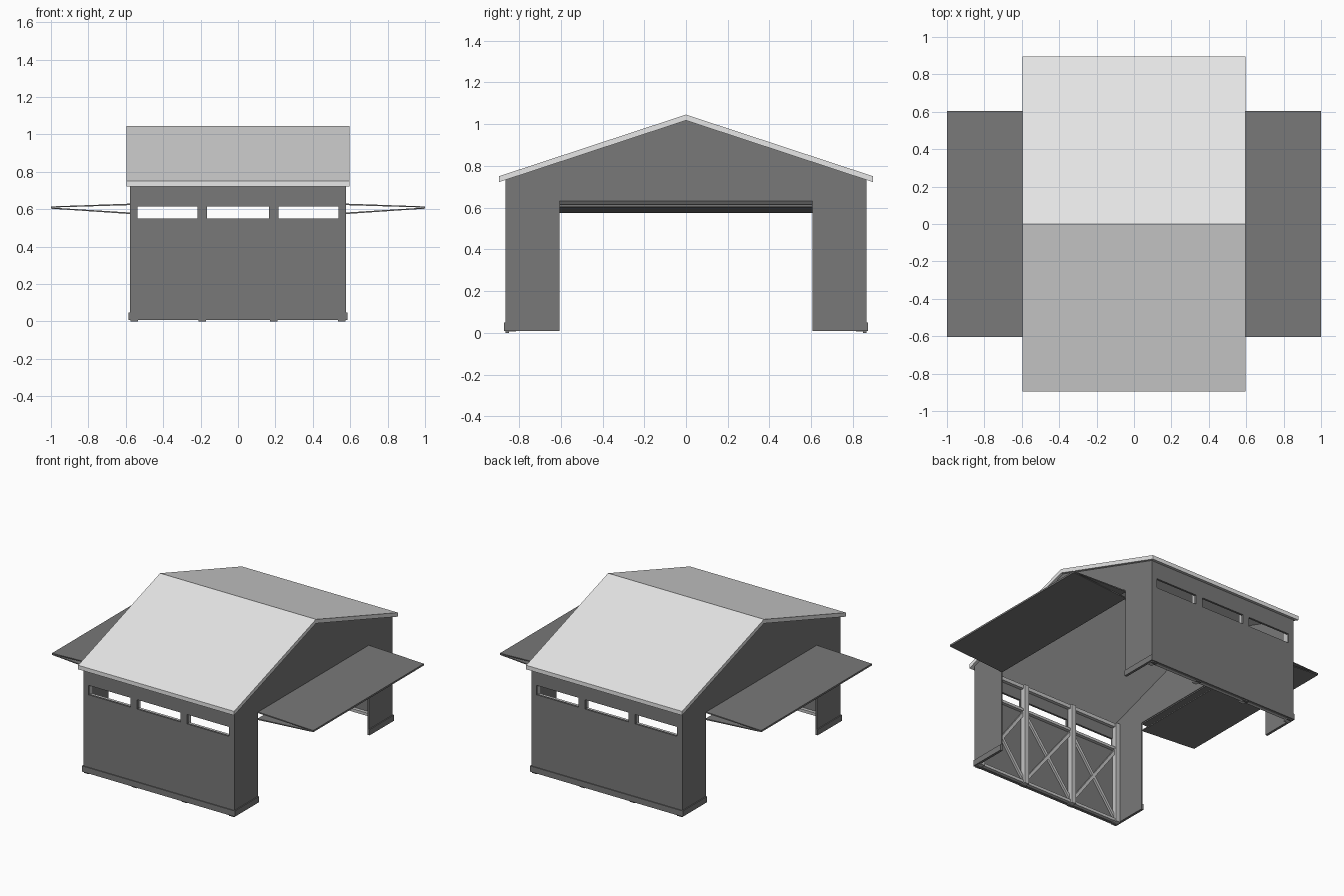
import bpy, bmesh, math
from mathutils import Vector, Matrix

if "Cube" in bpy.data.objects:
    bpy.data.objects.remove(bpy.data.objects["Cube"])


def material(name, value):
    m = bpy.data.materials.new(name)
    m.diffuse_color = (value, value, value, 1)
    m.use_nodes = True
    m.node_tree.nodes["Principled BSDF"].inputs["Base Color"].default_value = m.diffuse_color
    return m


WALL = material("dark grey cladding", 0.19)
ROOF = material("pale grey roof", 0.8)
STEEL = material("light grey steel", 0.55)


def finish(name, bm, mat):
    bmesh.ops.recalc_face_normals(bm, faces=bm.faces)
    me = bpy.data.meshes.new(name)
    bm.to_mesh(me)
    bm.free()
    me.materials.append(mat)
    ob = bpy.data.objects.new(name, me)
    bpy.context.collection.objects.link(ob)
    return ob


def prism(name, points, direction, mat):
    """Extrude a closed 3D outline along a vector."""
    bm = bmesh.new()
    face = bm.faces.new([bm.verts.new(p) for p in points])
    new = bmesh.ops.extrude_face_region(bm, geom=[face])["geom"]
    bmesh.ops.translate(bm, vec=direction,
                        verts=[v for v in new if isinstance(v, bmesh.types.BMVert)])
    return finish(name, bm, mat)


def box(name, x, y, z, mat):
    (x0, x1), (y0, y1), (z0, z1) = sorted(x), sorted(y), sorted(z)
    return prism(name, [(x0, y0, z0), (x1, y0, z0), (x1, y1, z0), (x0, y1, z0)],
                 (0, 0, z1 - z0), mat)


def bar(name, a, b, width, depth, mat):
    """Square bar between two points lying in an x-z plane."""
    a, b = Vector(a), Vector(b)
    d = b - a
    n = Vector((-d.z, 0, d.x)).normalized() * width / 2
    return prism(name, [a + n, b + n, b - n, a - n], (0, depth, 0), mat)


# Roof: folded slab with vertical eaves
prism("roof", [(-0.597, y, z) for y, z in
               [(-0.895, 0.722), (-0.895, 0.75), (0, 1.045),
                (0.895, 0.75), (0.895, 0.722), (0, 1.017)]], (1.194, 0, 0), ROOF)

GABLE = [(-0.865, 0.008), (-0.605, 0.008), (-0.605, 0.63), (0.605, 0.63), (0.605, 0.008),
         (0.865, 0.008), (0.865, 0.733), (0, 1.018), (-0.865, 0.733)]
WIN = [-0.537, -0.217, -0.167, 0.167, 0.217, 0.537]
POSTS = [-0.555, -0.192, 0.192, 0.555]

for s, side in ((-1, "left"), (1, "right")):
    # Gable end with the wide door opening
    prism(side + "_gable_wall", [(s * 0.578, y, z) for y, z in GABLE], (-s * 0.01, 0, 0), WALL)
    # Raised bifold door: upper and lower leaf meeting at the outer edge
    prism(side + "_door_upper_leaf", [(s * x, -0.605, z) for x, z in
          [(0.572, 0.63), (1.0, 0.615), (1.0, 0.609), (0.572, 0.622)]], (0, 1.21, 0), WALL)
    prism(side + "_door_lower_leaf", [(s * x, -0.605, z) for x, z in
          [(0.572, 0.574), (1.0, 0.603), (1.0, 0.609), (0.572, 0.582)]], (0, 1.21, 0), WALL)
    # Skirting returns beside the opening
    for t, end in ((-1, "front"), (1, "back")):
        box(f"{side}_{end}_skirting", (s * 0.57, s * 0.585), (t * 0.605, t * 0.871),
            (0.008, 0.048), WALL)

for s, side in ((-1, "front"), (1, "back")):
    # Long wall: grid of panels with the window cells left open
    xs, zs = [-0.578] + WIN + [0.578], [0.008, 0.55, 0.615, 0.73]
    bm = bmesh.new()
    for k in range(3):
        for i in range(7):
            if k == 1 and i % 2 == 1:
                continue
            bm.faces.new([bm.verts.new((x, s * 0.865, z)) for x, z in
                          [(xs[i], zs[k]), (xs[i + 1], zs[k]),
                           (xs[i + 1], zs[k + 1]), (xs[i], zs[k + 1])]])
    bmesh.ops.remove_doubles(bm, verts=bm.verts, dist=1e-5)
    new = bmesh.ops.extrude_face_region(bm, geom=bm.faces[:], use_keep_orig=True)["geom"]
    bmesh.ops.translate(bm, vec=(0, -s * 0.014, 0),
                        verts=[v for v in new if isinstance(v, bmesh.types.BMVert)])
    finish(side + "_wall", bm, WALL)
    # Skirting along the wall
    box(side + "_skirting", (-0.585, 0.585), (s * 0.855, s * 0.871), (0.008, 0.048), WALL)

    # Steel frame inside: posts with feet, rails and cross bracing
    for i, x in enumerate(POSTS):
        box(f"{side}_post_{i}", (x - 0.017, x + 0.017), (s * 0.815, s * 0.852), (0.005, 0.715), STEEL)
        box(f"{side}_foot_{i}", (x - 0.02, x + 0.02), (s * 0.848, s * 0.864), (0, 0.01), WALL)
    for name, z0, z1 in (("eave", 0.69, 0.715), ("sill", 0.528, 0.546), ("floor", 0.01, 0.03)):
        box(f"{side}_{name}_rail", (-0.565, 0.565), (s * 0.828, s * 0.852), (z0, z1), STEEL)
    for i in range(3):
        a, b = POSTS[i], POSTS[i + 1]
        y = s * 0.852
        bar(f"{side}_brace_up_{i}", (a, y, 0.03), (b, y, 0.53), 0.02, -s * 0.016, STEEL)
        bar(f"{side}_brace_down_{i}", (a, y, 0.53), (b, y, 0.03), 0.02, -s * 0.02, STEEL)
